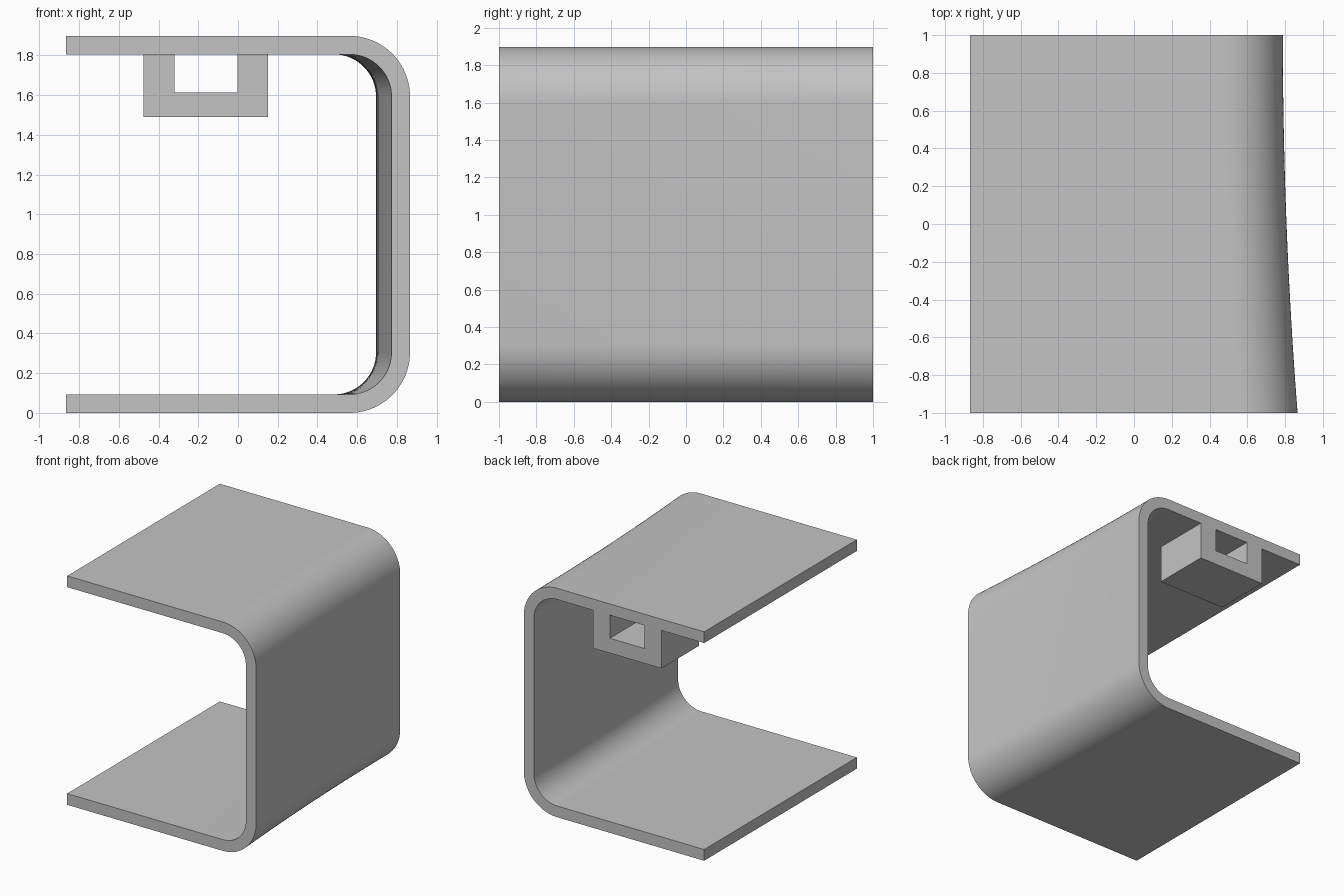
import bpy
import bmesh
from math import sin, cos, pi

cube = bpy.data.objects.get("Cube")
if cube:
    bpy.data.objects.remove(cube, do_unlink=True)

# Overall dimensions
LEFT, HEIGHT, WALL = -0.867, 1.898, 0.093
INNER_R = 0.212
OUTER_R = INNER_R + WALL
ARC_STEPS, SECTIONS = 20, 24

grey = bpy.data.materials.new("plain grey")
colour = (0.55, 0.55, 0.55, 1)
grey.use_nodes = True
grey.diffuse_color = colour
grey.node_tree.nodes["Principled BSDF"].inputs["Base Color"].default_value = colour


def loft(name, sections):
    """Skin matching closed (x, z) outlines given as (y, outline), and cap both ends."""
    bm = bmesh.new()
    rings = [[bm.verts.new((x, y, z)) for x, z in outline] for y, outline in sections]
    for a, b in zip(rings, rings[1:]):
        for i in range(len(a)):
            j = (i + 1) % len(a)
            bm.faces.new((a[i], a[j], b[j], b[i]))
    bm.faces.new(rings[0])
    bm.faces.new(rings[-1])
    bmesh.ops.recalc_face_normals(bm, faces=bm.faces)
    mesh = bpy.data.meshes.new(name)
    bm.to_mesh(mesh)
    bm.free()
    mesh.materials.append(grey)
    obj = bpy.data.objects.new(name, mesh)
    bpy.context.collection.objects.link(obj)
    return obj


def side_path(right, radius, inset):
    """Path along the lower plate, around both corners and back along the upper plate."""
    cx = right - OUTER_R
    arc = [(cx + radius * sin(a), OUTER_R - radius * cos(a))
           for a in (pi / 2 * i / ARC_STEPS for i in range(ARC_STEPS + 1))]
    lower = [(LEFT, inset)] + arc
    return lower + [(x, HEIGHT - z) for x, z in reversed(lower)]


def shell_outline(right):
    return side_path(right, OUTER_R, 0) + side_path(right, INNER_R, WALL)[::-1]


# C-shaped shell whose upright wall curves gently inward to the back
sections = []
for i in range(SECTIONS + 1):
    t = i / SECTIONS
    sections.append((1 - 2 * t, shell_outline(0.788 + 0.078 * t * t)))
shell = loft("shell", sections)
bpy.context.view_layer.objects.active = shell
shell.select_set(True)
bpy.ops.object.shade_smooth_by_angle(angle=pi / 6)

# U-shaped bracket under the upper plate, flush with the back
top, floor, base = HEIGHT - WALL, 1.613, 1.49
x0, x1, x2, x3 = -0.476, -0.32, -0.002, 0.152
bracket = [(x0, top), (x0, base), (x3, base), (x3, top),
           (x2, top), (x2, floor), (x1, floor), (x1, top)]
loft("hanging_bracket", [(1.0, bracket), (0.51, bracket)])
